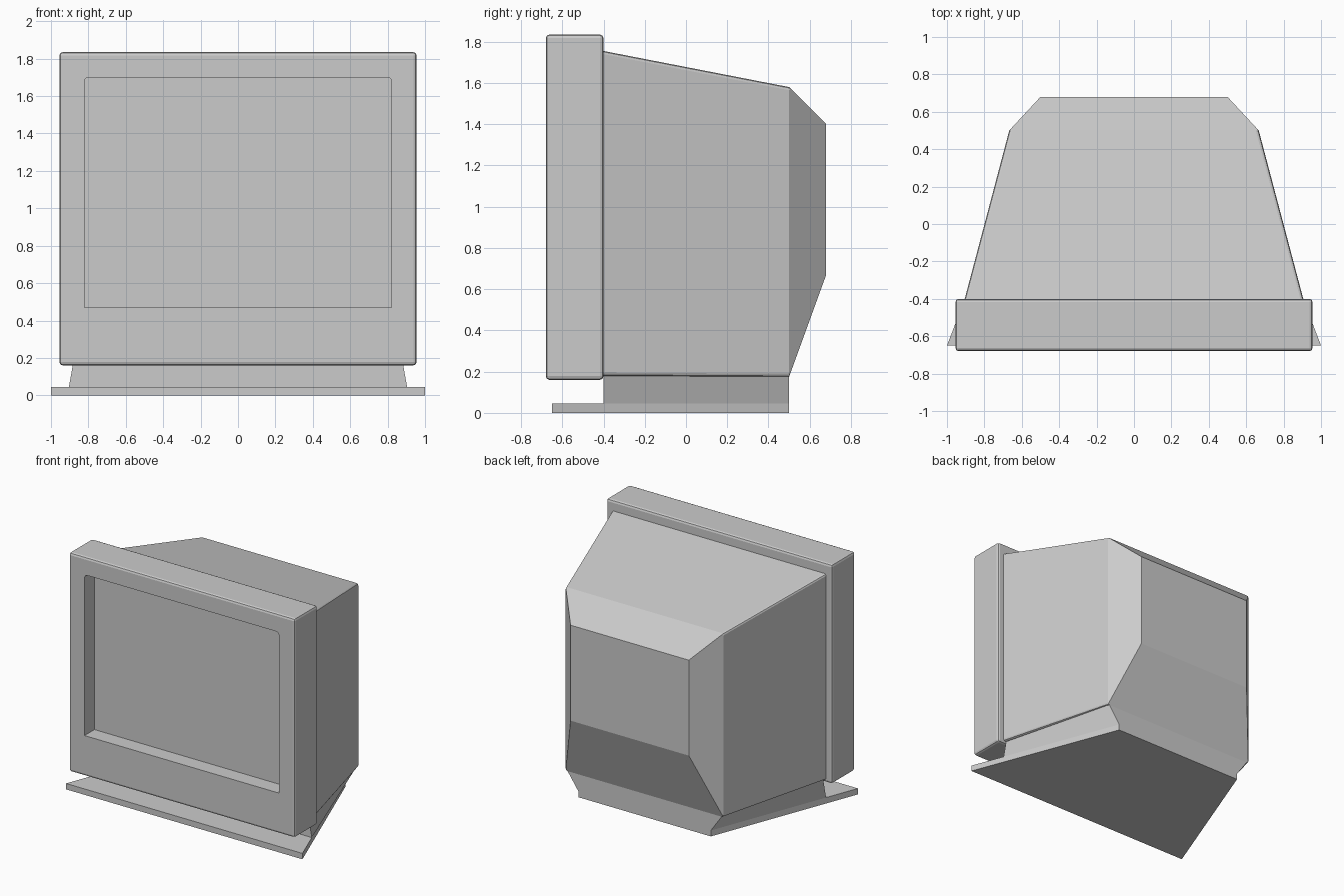
import bpy, bmesh

if "Cube" in bpy.data.objects:
    bpy.data.objects.remove(bpy.data.objects["Cube"])


def loft(name, profile, sides, bevel_edges=(), bevel=0.015):
    """Side profile of (y, z, half_width) points spanned symmetrically across x.
    sides: index lists for the faces on each flank."""
    bm = bmesh.new()
    left = [bm.verts.new((-w, y, z)) for y, z, w in profile]
    right = [bm.verts.new((w, y, z)) for y, z, w in profile]
    n = len(profile)
    for i in range(n):
        j = (i + 1) % n
        bm.faces.new((left[i], left[j], right[j], right[i]))
    for s in sides:
        bm.faces.new([left[i] for i in reversed(s)])
        bm.faces.new([right[i] for i in s])
    bmesh.ops.recalc_face_normals(bm, faces=bm.faces)
    edges = [bm.edges.get((v[a], v[b])) for v in (left, right) for a, b in bevel_edges]
    if edges:
        bmesh.ops.bevel(bm, geom=edges, offset=bevel, segments=2, profile=0.5, affect='EDGES')
    mesh = bpy.data.meshes.new(name)
    bm.to_mesh(mesh)
    bm.free()
    ob = bpy.data.objects.new(name, mesh)
    bpy.context.collection.objects.link(ob)
    return ob


def box(name, x, y0, y1, z0, z1, **kw):
    return loft(name, [(y0, z0, x), (y1, z0, x), (y1, z1, x), (y0, z1, x)],
                [(0, 1, 2, 3)], **kw)


# Front bezel with softened edges
bezel = box("front_bezel", 0.955, -0.68, -0.40, 0.16, 1.835)
mod = bezel.modifiers.new("soft_edges", 'BEVEL')
mod.width, mod.segments = 0.018, 2

# Screen recess, rounded at its upper corners
cutter = box("screen_cutter", 0.822, -0.80, -0.56, 0.47, 1.70,
             bevel_edges=[(2, 3)], bevel=0.022)
cutter.hide_render = True
cutter.hide_viewport = True
mod = bezel.modifiers.new("screen_recess", 'BOOLEAN')
mod.operation, mod.solver, mod.object = 'DIFFERENCE', 'EXACT', cutter

# Tapered tube housing with chamfered back
loft("rear_housing",
     [(-0.40, 0.18, 0.905), (0.50, 0.175, 0.667), (0.68, 0.67, 0.50),
      (0.68, 1.40, 0.50), (0.50, 1.58, 0.667), (-0.40, 1.755, 0.905)],
     [(0, 1, 4, 5), (1, 2, 3, 4)], bevel_edges=[(0, 1), (4, 5)])

# Stand: flat foot plate and the riser under the housing
loft("foot_plate",
     [(-0.65, 0, 1.0), (0.50, 0, 0.56), (0.50, 0.045, 0.56), (-0.65, 0.045, 1.0)],
     [(0, 1, 2, 3)])
loft("stand_riser",
     [(-0.40, 0.045, 0.904), (0.50, 0.045, 0.56), (0.50, 0.18, 0.655), (-0.40, 0.18, 0.88)],
     [(0, 1, 2, 3)])
